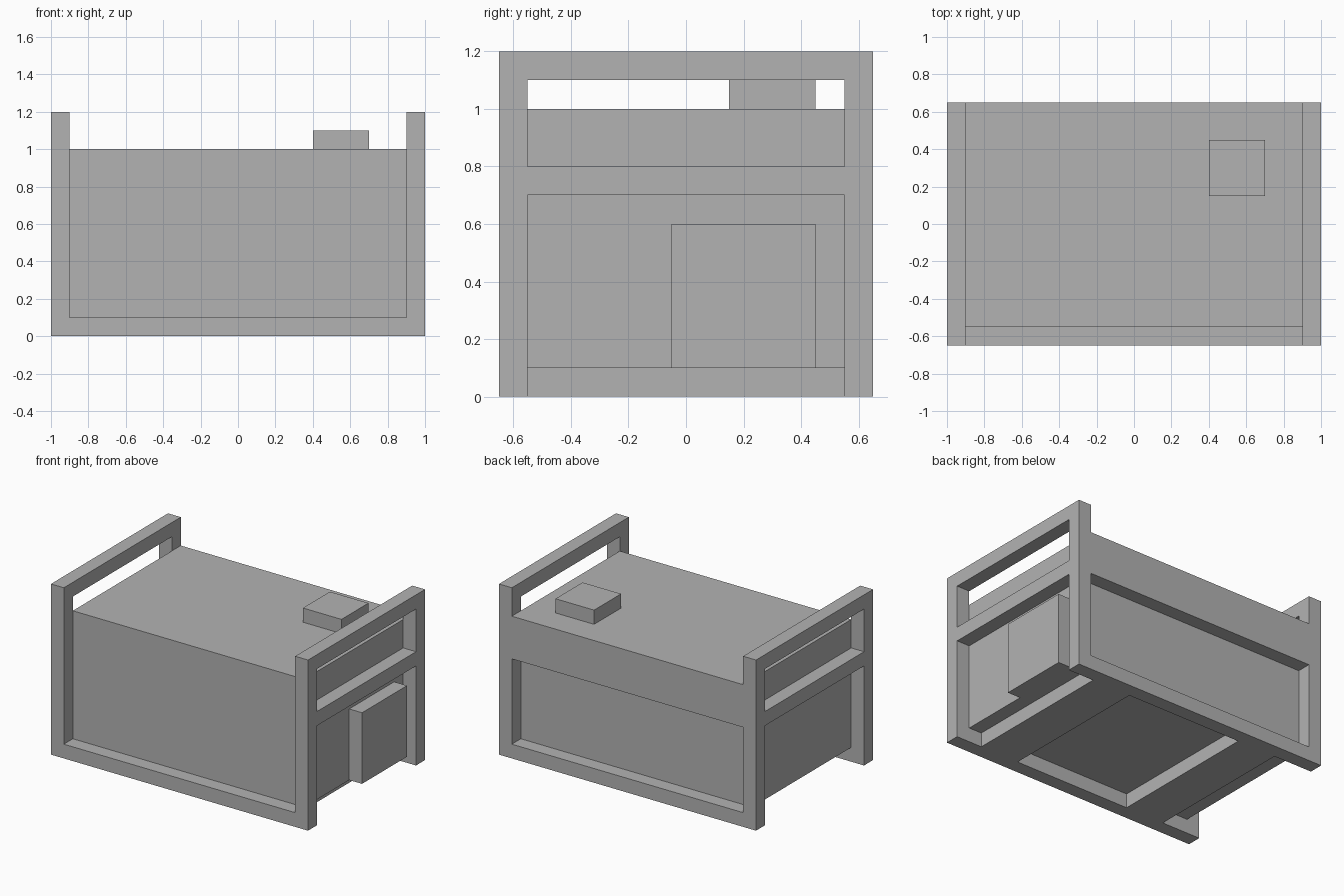
import bpy
import bmesh
from math import pi

if "Cube" in bpy.data.objects:
    bpy.data.objects.remove(bpy.data.objects["Cube"], do_unlink=True)

grey = bpy.data.materials.new("plain grey")
colour = (0.45, 0.45, 0.45, 1)
grey.use_nodes = True
grey.diffuse_color = colour
for node in grey.node_tree.nodes:
    if node.type == 'BSDF_PRINCIPLED':
        node.inputs["Base Color"].default_value = colour


def box(name, xs, ys, zs):
    """Box spanning the given ranges."""
    bm = bmesh.new()
    bmesh.ops.create_cube(bm, size=1)
    for v in bm.verts:
        v.co = [r[0] if c < 0 else r[1] for c, r in zip(v.co, (xs, ys, zs))]
    mesh = bpy.data.meshes.new(name)
    bm.to_mesh(mesh)
    bm.free()
    mesh.materials.append(grey)
    ob = bpy.data.objects.new(name, mesh)
    bpy.context.collection.objects.link(ob)
    return ob


def profile(name, outlines, x, half):
    """Fill y-z outlines (later ones are openings) and extrude along x."""
    curve = bpy.data.curves.new(name, 'CURVE')
    curve.dimensions = '2D'
    curve.fill_mode = 'BOTH'
    curve.extrude = half
    for points in outlines:
        spline = curve.splines.new('POLY')
        spline.points.add(len(points) - 1)
        for p, (y, z) in zip(spline.points, points):
            p.co = (y, z, 0, 1)
        spline.use_cyclic_u = True
    ob = bpy.data.objects.new(name, curve)
    ob.location.x = x
    ob.rotation_euler = (pi / 2, 0, pi / 2)
    bpy.context.collection.objects.link(ob)
    bpy.ops.object.select_all(action='DESELECT')
    ob.select_set(True)
    bpy.context.view_layer.objects.active = ob
    bpy.ops.object.convert(target='MESH')
    ob = bpy.context.object
    bm = bmesh.new()
    bm.from_mesh(ob.data)
    bmesh.ops.remove_doubles(bm, verts=bm.verts, dist=0.0001)
    bmesh.ops.recalc_face_normals(bm, faces=bm.faces)
    for f in bm.faces:
        f.smooth = False
    bm.to_mesh(ob.data)
    bm.free()
    ob.data.materials.clear()
    ob.data.materials.append(grey)
    return ob


# Main housing, with its upper back overhanging
profile("housing", [[(-.55, .1), (.55, .1), (.55, .7), (.65, .7),
                     (.65, 1), (-.55, 1)]], 0, 0.9)

# End frames: two legs, a middle bar and a carrying handle
frame = [(-.65, 0), (-.55, 0), (-.55, .7), (.55, .7), (.55, 0),
         (.65, 0), (.65, 1.2), (-.65, 1.2)]
handle_gap = [(-.55, .8), (-.55, 1.1), (.55, 1.1), (.55, .8)]
for side, x in (("left", .95), ("right", -.95)):
    profile(side + "_end_frame", [frame, handle_gap], x, 0.05)

# Bottom rails along the front and back
for side, ys in (("front", (-.65, -.55)), ("back", (.55, .65))):
    box(side + "_rail", (-.9, .9), ys, (0, .1))

# Cross members under the housing
box("left_cross_member", (.5, .8), (-.55, .55), (0, .1))
box("right_cross_member", (-.7, -.4), (-.55, .55), (0, .1))

# Filler cap on top and outlet box on the left end
box("filler_cap", (.4, .7), (.15, .45), (1, 1.1))
box("outlet_box", (.9, 1), (-.05, .45), (.1, .6))
